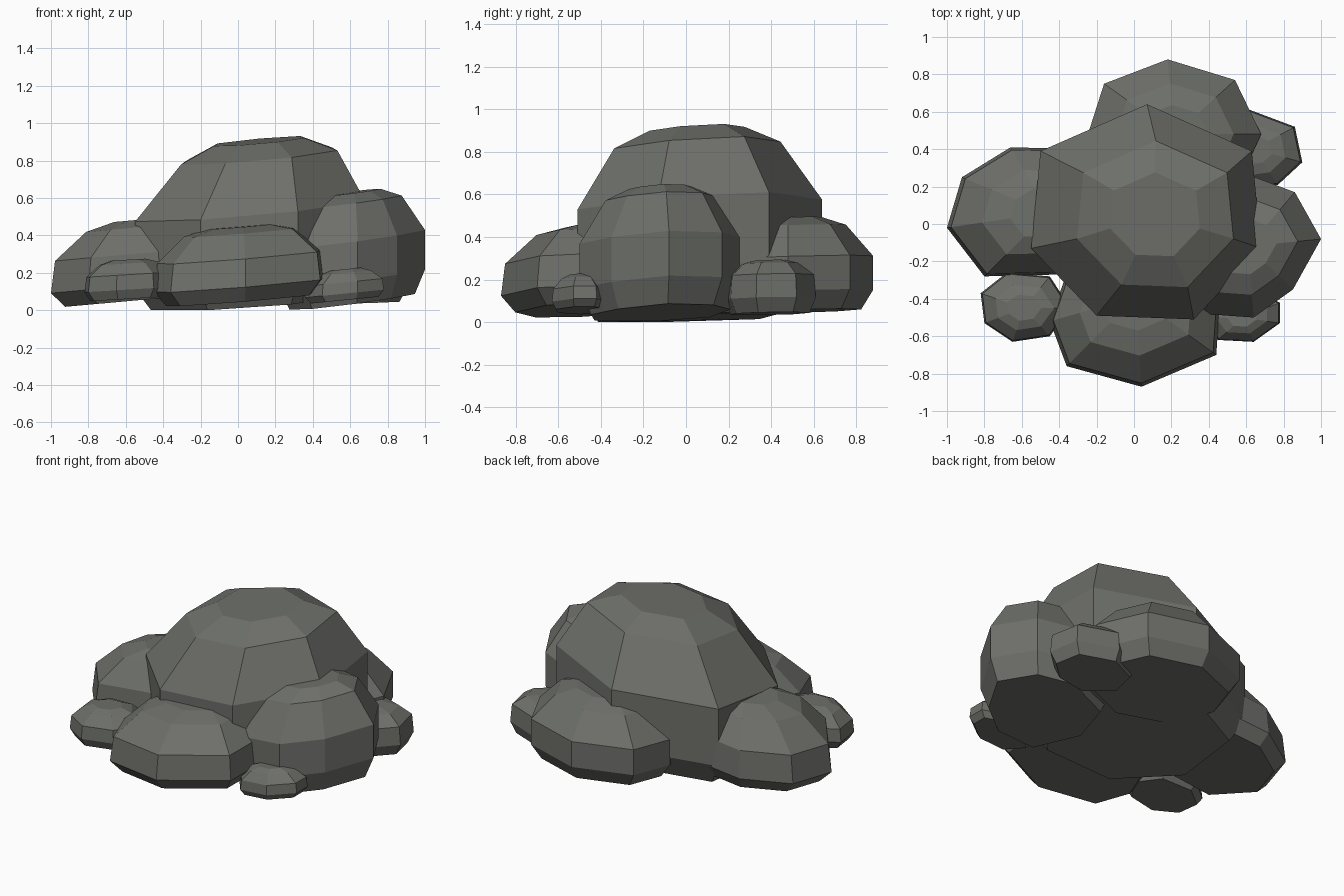
import bpy
import bmesh

default_cube = bpy.data.objects.get("Cube")
if default_cube:
    bpy.data.objects.remove(default_cube, do_unlink=True)

# One stone colour
stone = bpy.data.materials.new("dark_grey_stone")
stone.use_nodes = True
colour = (0.155, 0.16, 0.143, 1)
stone.diffuse_color = colour
shader = stone.node_tree.nodes["Principled BSDF"]
shader.inputs["Base Color"].default_value = colour
shader.inputs["Roughness"].default_value = 0.9


# Faceted stone: an outline scaled about its centre at five heights
# (base, widest ring, waist, shoulder, crown), with every ring tilted.
# flare sets the waist size; lean shifts the shoulder and crown sideways.
def boulder(name, outline, centre, heights, tilt, flare=0.96, lean=(0, 0)):
    bm = bmesh.new()
    cx, cy = centre
    scales = (0.86, 1, flare, flare * 0.68, flare * 0.39)
    drifts = (0, 0, 0, 1, 1)
    rings = []
    for scale, height, drift in zip(scales, heights, drifts):
        ring = []
        for px, py in outline:
            dx = (px - cx) * scale + lean[0] * drift
            dy = (py - cy) * scale + lean[1] * drift
            z = height + tilt[0] * dx + tilt[1] * dy
            ring.append(bm.verts.new((cx + dx, cy + dy, max(z, 0))))
        rings.append(ring)

    # Flat base, flat crown and side facets between neighbouring rings
    bm.faces.new(rings[0])
    bm.faces.new(rings[-1])
    count = len(outline)
    for low, high in zip(rings, rings[1:]):
        for i in range(count):
            j = (i + 1) % count
            bm.faces.new((low[i], low[j], high[j], high[i]))
    bmesh.ops.recalc_face_normals(bm, faces=bm.faces)

    mesh = bpy.data.meshes.new(name)
    bm.to_mesh(mesh)
    bm.free()
    mesh.materials.append(stone)
    rock = bpy.data.objects.new(name, mesh)
    bpy.context.collection.objects.link(rock)


# Large central stone
boulder("main_boulder",
        [(-.55, -.13), (-.2, -.49), (.32, -.51), (.68, -.13),
         (.63, .39), (.07, .64), (-.5, .39)],
        centre=(.06, .06), heights=(.04, .18, .54, .82, .9),
        tilt=(.09, .06), flare=1, lean=(.05, -.01))

# Four medium stones around it
boulder("right_boulder",
        [(-1, -.02), (-.8, -.28), (-.4, -.27), (0, -.15),
         (.05, .2), (-.25, .4), (-.66, .41), (-.92, .25)],
        centre=(-.46, .06), heights=(.06, .14, .31, .45, .49), tilt=(.09, 0))

boulder("front_boulder",
        [(-.45, -.52), (-.36, -.76), (.04, -.87), (.44, -.7),
         (.46, -.4), (.3, .05), (-.25, .05)],
        centre=(.01, -.39), heights=(.06, .14, .29, .42, .45), tilt=(.08, .04))

boulder("back_boulder",
        [(-.24, .5), (-.1, .2), (.25, .08), (.55, .2),
         (.68, .48), (.54, .77), (.18, .88), (-.16, .75)],
        centre=(.22, .48), heights=(.05, .14, .3, .45, .49),
        tilt=(.02, .03), flare=1)

boulder("left_boulder",
        [(1, -.08), (.86, .17), (.62, .26), (.3, .15),
         (.22, -.15), (.36, -.48), (.64, -.5), (.85, -.35)],
        centre=(.61, -.12), heights=(.045, .17, .38, .58, .63),
        tilt=(.12, .04), flare=1)

# Three small stones tucked into the gaps
boulder("small_front_right_stone",
        [(-.82, -.37), (-.8, -.53), (-.65, -.63), (-.45, -.6),
         (-.34, -.45), (-.45, -.28), (-.68, -.26)],
        centre=(-.59, -.45), heights=(.06, .11, .19, .25, .27), tilt=(.06, 0))

boulder("small_front_left_stone",
        [(.36, -.5), (.45, -.62), (.64, -.63), (.78, -.53),
         (.78, -.42), (.65, -.36), (.45, -.37)],
        centre=(.58, -.5), heights=(.055, .09, .15, .2, .22), tilt=(.1, 0))

boulder("small_back_left_stone",
        [(.62, .61), (.42, .52), (.38, .33), (.55, .18),
         (.77, .21), (.9, .33), (.86, .52)],
        centre=(.64, .4), heights=(.04, .11, .22, .275, .29), tilt=(.03, .02))
